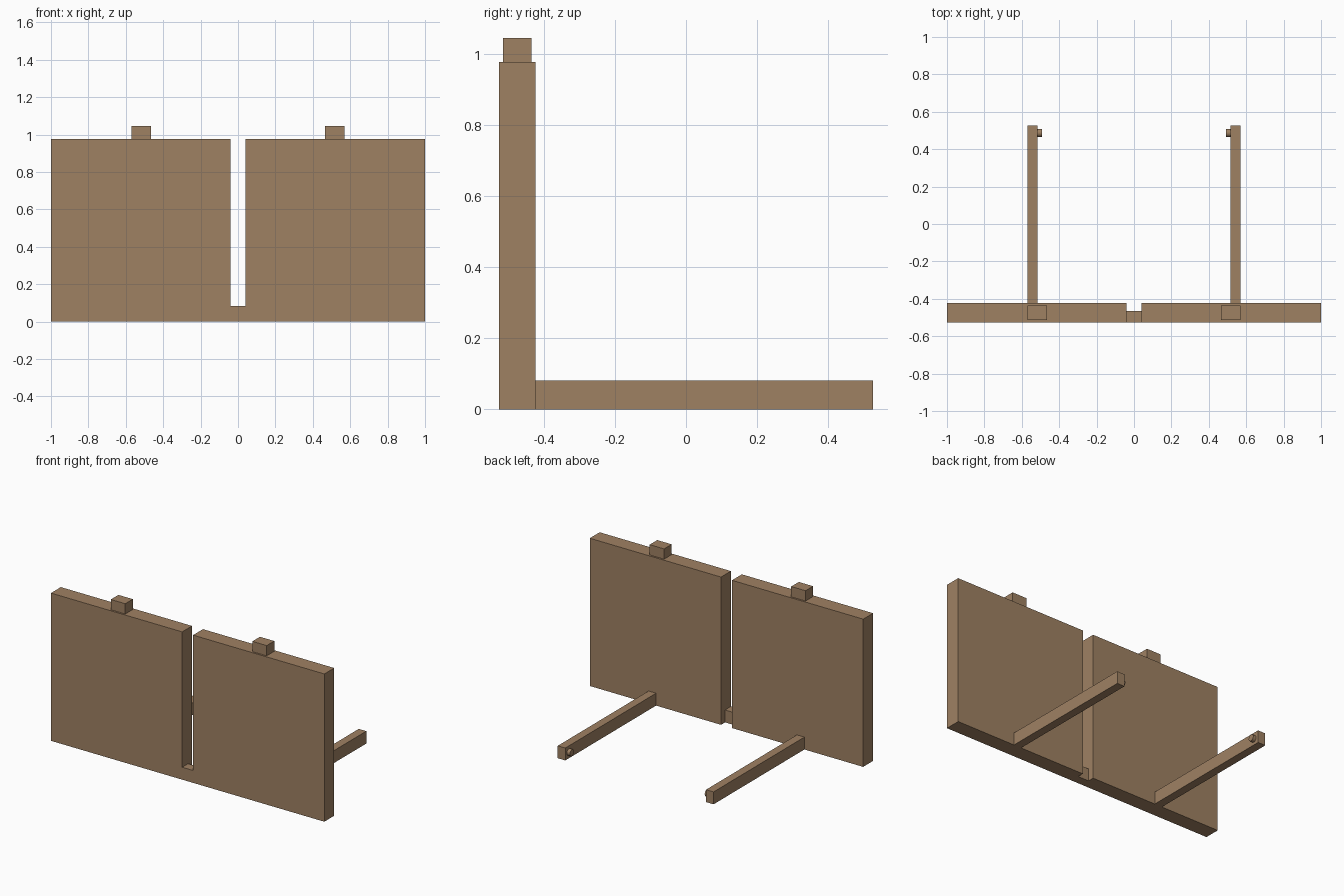
import bpy, math

if "Cube" in bpy.data.objects:
    bpy.data.objects.remove(bpy.data.objects["Cube"])

wood = bpy.data.materials.new("brown wood")
wood.diffuse_color = (0.347, 0.219, 0.124, 1)
wood.use_nodes = True
wood.node_tree.nodes["Principled BSDF"].inputs["Base Color"].default_value = wood.diffuse_color


def box(name, x, y, z):
    """Axis-aligned box from (min, max) ranges."""
    lo, hi = zip(x, y, z)
    bpy.ops.mesh.primitive_cube_add(size=1, location=[(a + b) / 2 for a, b in zip(lo, hi)])
    ob = bpy.context.object
    ob.name = name
    ob.scale = [b - a for a, b in zip(lo, hi)]
    bpy.ops.object.transform_apply(location=False, rotation=False, scale=True)
    ob.data.materials.append(wood)


def mirrored(s, a, b):
    return sorted((s * a, s * b))


for s, side in ((-1, "left"), (1, "right")):
    # upright panel with a square tab on its top edge
    box(side + "_panel", mirrored(s, 0.04, 1.0), (-0.526, -0.423), (0, 0.977))
    box(side + "_top_tab", mirrored(s, 0.465, 0.57), (-0.514, -0.435), (0.977, 1.045))
    # arm reaching back along the floor
    box(side + "_arm", mirrored(s, 0.515, 0.57), (-0.423, 0.526), (0, 0.082))
    # small round peg on the inner face of the arm
    bpy.ops.mesh.primitive_cylinder_add(vertices=12, radius=0.022, depth=0.022,
                                        location=(s * 0.504, 0.487, 0.041),
                                        rotation=(0, math.pi / 2, 0))
    peg = bpy.context.object
    peg.name = side + "_peg"
    peg.data.materials.append(wood)
    bpy.ops.object.shade_smooth_by_angle()

# low thin bridge joining the panels
box("bridge", (-0.04, 0.04), (-0.526, -0.465), (0, 0.082))
